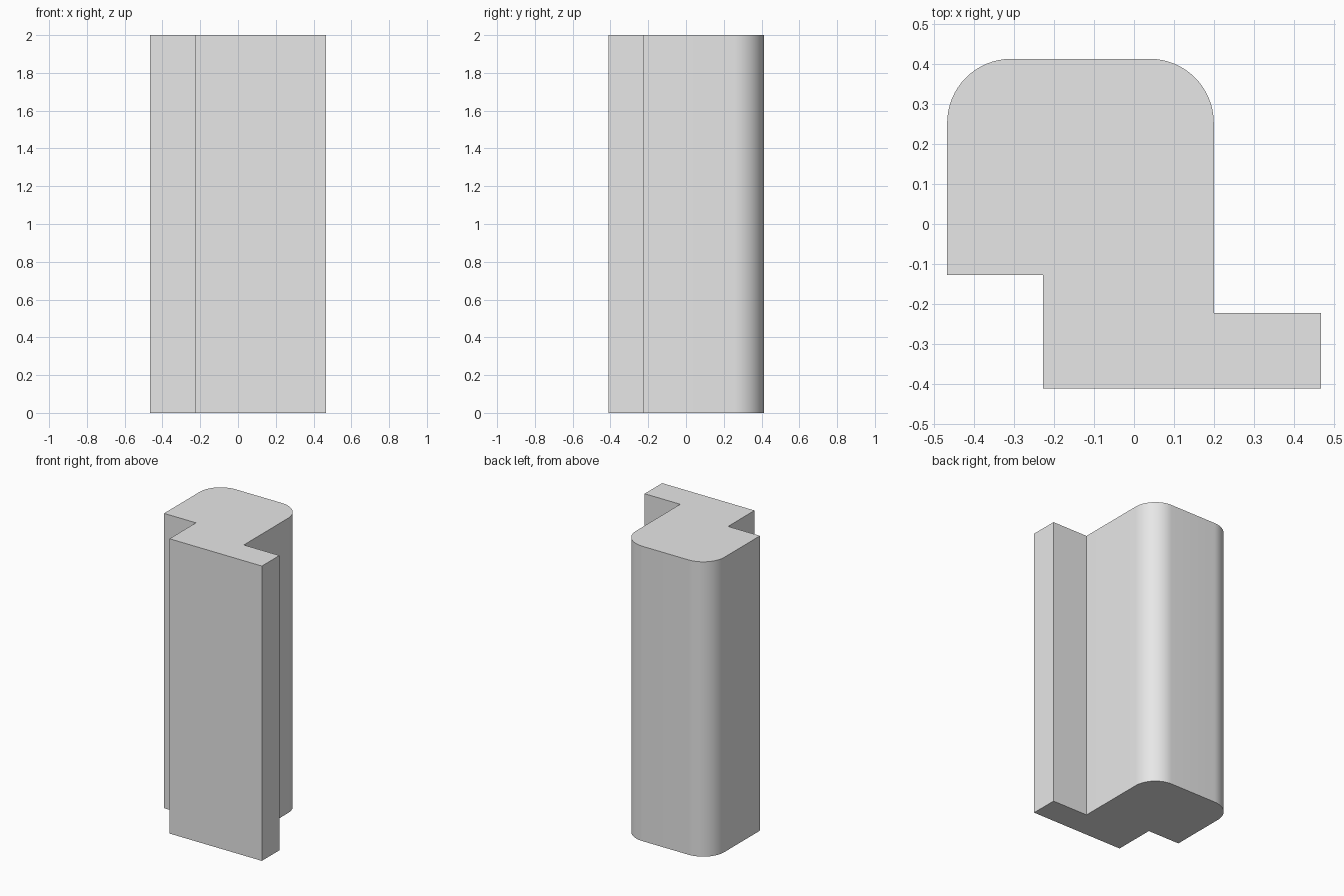
import bpy
import bmesh
from math import sin, cos, pi, radians

cube = bpy.data.objects.get("Cube")
if cube:
    bpy.data.objects.remove(cube, do_unlink=True)

HEIGHT = 2.0
LEFT, RIGHT, BACK = -0.466, 0.199, 0.412
RADIUS = 0.16
STEPS = 16


def rounded_corner(cx, cy, start):
    """Quarter circle, counter-clockwise from the start angle."""
    angles = [start + pi / 2 * i / STEPS for i in range(STEPS + 1)]
    return [(cx + RADIUS * cos(a), cy + RADIUS * sin(a)) for a in angles]


# Cross-section: front flange, rebate and rounded back corners
profile = [(LEFT, -0.127), (-0.227, -0.127), (-0.227, -0.41),
           (0.466, -0.41), (0.466, -0.222), (RIGHT, -0.222)]
profile += rounded_corner(RIGHT - RADIUS, BACK - RADIUS, 0)
profile += rounded_corner(LEFT + RADIUS, BACK - RADIUS, pi / 2)

# Extrude the section upwards
bm = bmesh.new()
base = bm.faces.new([bm.verts.new((x, y, 0)) for x, y in profile])
top = bmesh.ops.extrude_face_region(bm, geom=[base], use_keep_orig=True)
top_verts = [v for v in top["geom"] if isinstance(v, bmesh.types.BMVert)]
bmesh.ops.translate(bm, vec=(0, 0, HEIGHT), verts=top_verts)
bmesh.ops.recalc_face_normals(bm, faces=bm.faces)
mesh = bpy.data.meshes.new("frame_section")
bm.to_mesh(mesh)
bm.free()

# Plain grey finish
grey = bpy.data.materials.new("light grey")
grey.use_nodes = True
colour = (0.8, 0.8, 0.8, 1)
grey.diffuse_color = colour
grey.node_tree.nodes["Principled BSDF"].inputs["Base Color"].default_value = colour
mesh.materials.append(grey)

section = bpy.data.objects.new("frame_section", mesh)
bpy.context.collection.objects.link(section)
bpy.ops.object.select_all(action='DESELECT')
section.select_set(True)
bpy.context.view_layer.objects.active = section
bpy.ops.object.shade_smooth_by_angle(angle=radians(30))
